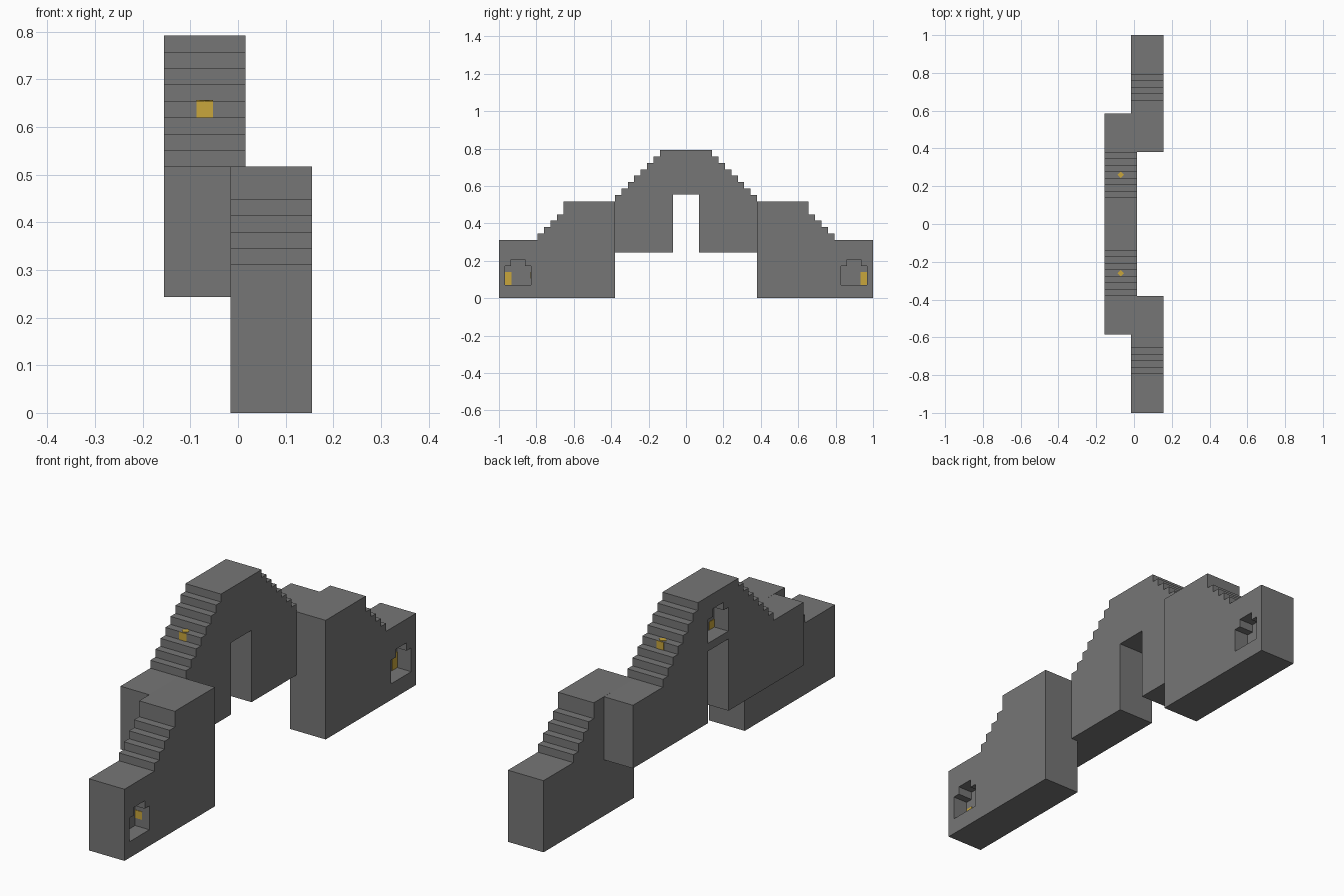
import bpy, bmesh
from mathutils import Vector

if "Cube" in bpy.data.objects:
    bpy.data.objects.remove(bpy.data.objects["Cube"], do_unlink=True)

U = 0.0344           # one building unit: stair rise, tread and window cell
T = 0.002            # plate thickness
INNER, OUTER = 0.016, 0.155


def material(name, colour):
    m = bpy.data.materials.new(name)
    m.use_nodes = True
    m.diffuse_color = colour
    m.node_tree.nodes["Principled BSDF"].inputs["Base Color"].default_value = colour
    return m


stone = material("grey stone", (0.18, 0.18, 0.18, 1))
gold = material("gold", (0.58, 0.38, 0.045, 1))


def prism(name, outline, direction, mat):
    """Extrude a closed outline of 3D points along a direction."""
    bm = bmesh.new()
    face = bm.faces.new([bm.verts.new(p) for p in outline])
    new = bmesh.ops.extrude_face_region(bm, geom=[face])["geom"]
    bmesh.ops.translate(bm, vec=Vector(direction),
                        verts=[v for v in new if isinstance(v, bmesh.types.BMVert)])
    bmesh.ops.recalc_face_normals(bm, faces=bm.faces)
    mesh = bpy.data.meshes.new(name)
    bm.to_mesh(mesh)
    bm.free()
    mesh.materials.append(mat)
    ob = bpy.data.objects.new(name, mesh)
    bpy.context.collection.objects.link(ob)
    return ob


def side_prism(name, yz, x0, x1, mat=stone):
    return prism(name, [(x0, y, z) for y, z in yz], (x1 - x0, 0, 0), mat)


def box(name, x, y, z, mat):
    return side_prism(name, [(y[0], z[0]), (y[1], z[0]), (y[1], z[1]), (y[0], z[1])],
                      x[0], x[1], mat)


def stairs(y, z, rises, tread):
    """Stair outline climbing towards y = 0, starting with a riser."""
    pts = [(y, z)]
    for i, rise in enumerate(rises):
        z += rise
        pts.append((y, z))
        if i < len(rises) - 1:
            y -= tread
            pts.append((y, z))
    return pts


def carve_niche(ob, y, z, face_x, depth):
    """Cut a stepped window recess, centred on y, with its sill at z."""
    half = [(2 * U, 0), (2 * U, 3 * U), (1.08 * U, 3 * U), (1.08 * U, 4 * U)]
    pts = [(y + a, z + b) for a, b in half] + [(y - a, z + b) for a, b in reversed(half)]
    out = 0.02 if depth < 0 else -0.02
    cutter = side_prism("niche_cutter", pts, face_x + out, face_x + depth)
    cutter.hide_render = True
    mod = ob.modifiers.new("niche", "BOOLEAN")
    mod.operation, mod.solver, mod.object = "DIFFERENCE", "EXACT", cutter
    bpy.context.view_layer.objects.active = ob
    bpy.ops.object.modifier_apply(modifier=mod.name)
    bpy.data.objects.remove(cutter, do_unlink=True)


# Central arched bridge with a staircase on both ends
flight = [(0.585, 0.243), (0.585, 0.517)] + stairs(0.38, 0.517, [U] * 8, U)
half = [(0.07, 0.555), (0.07, 0.243)] + flight
bridge = side_prism("arched_bridge", half + [(-y, z) for y, z in reversed(half)],
                    -OUTER, INNER)
carve_niche(bridge, 0, 0.589, -OUTER, 2 * U)
back = -OUTER + 2 * U
box("bridge_niche_lamp", (back - T, back), (-2 * U, -U), (0.589, 0.589 + U), gold)

# Lower staircases at the two ends
for s, label in ((-1, "front"), (1, "back")):
    steps = stairs(0.795, 0.311, [U, U, U, U, 2 * U], 0.035)
    outline = [(0.38, 0), (1, 0), (1, 0.311)] + steps + [(0.38, 0.517)]
    tower = side_prism(label + "_stair_block", [(s * y, z) for y, z in outline],
                       -INNER, OUTER)
    mid = 0.898
    carve_niche(tower, s * mid, 0.07, OUTER, -2 * U)
    back = OUTER - 2 * U
    box(label + "_niche_lamp", (back, back + T),
        (s * (mid + U), s * (mid + 2 * U)), (0.07, 0.07 + 2 * U), gold)

    # Gold riser and diamond inlay on the upper flight
    x, y, z = -0.07, 0.38 - 3 * U, 0.517 + 3 * U
    box(label + "_gold_riser", (x - U / 2, x + U / 2), (s * y, s * (y + T)),
        (z, z + U), gold)
    r, cy, top = U / 2, s * (y - U / 2), z + U
    prism(label + "_gold_diamond",
          [(x - r, cy, top), (x, cy - r, top), (x + r, cy, top), (x, cy + r, top)],
          (0, 0, T), gold)

# Gold tile on the side wall of the front niche
wall = -0.898 + 2 * U
box("front_niche_side_tile", (OUTER - 2 * U, OUTER - U), (wall - T, wall),
    (0.07 + U, 0.07 + 2 * U), gold)
